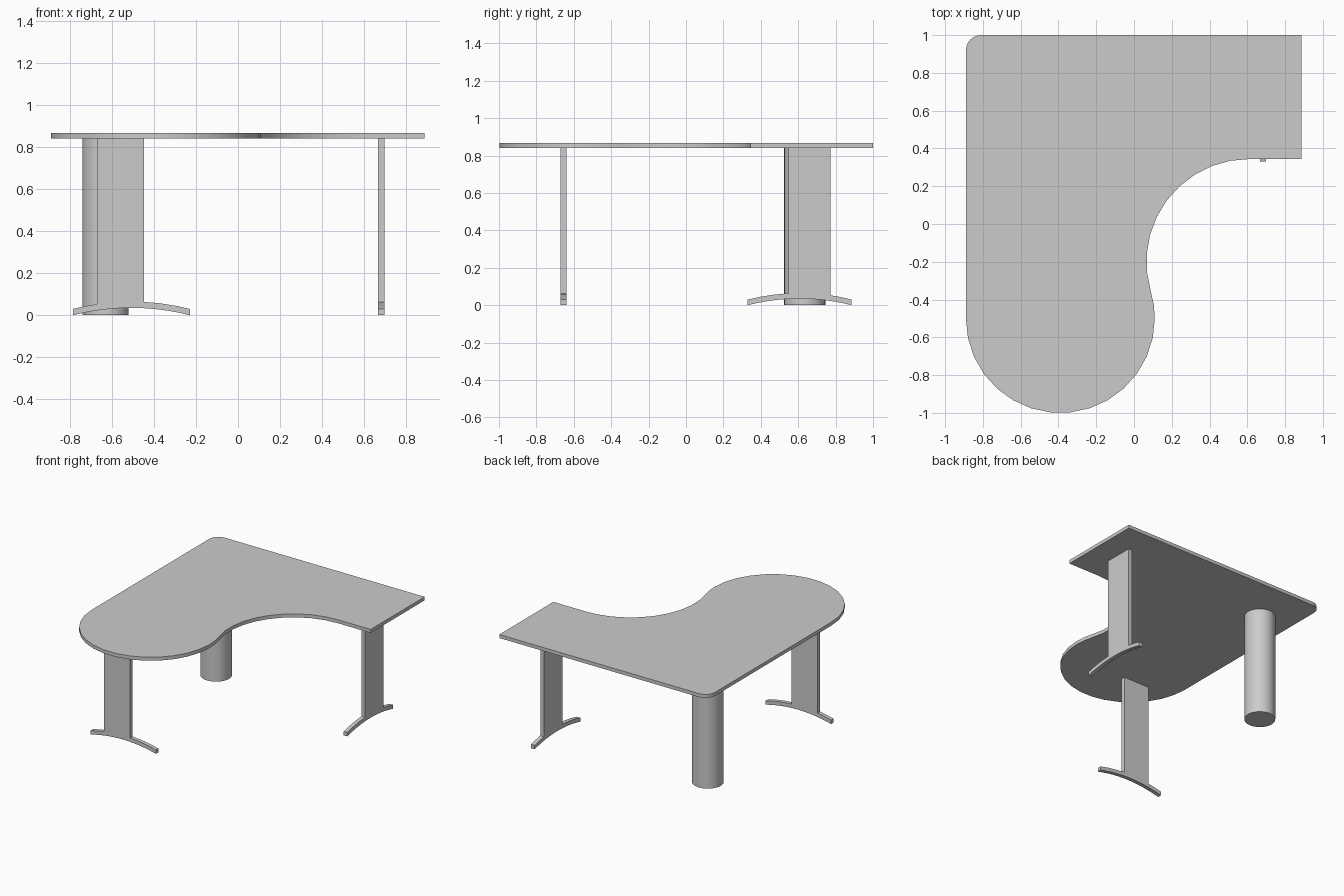
import bpy, bmesh
from math import cos, sin, radians, atan2, degrees
from mathutils import Vector

if "Cube" in bpy.data.objects:
    bpy.data.objects.remove(bpy.data.objects["Cube"])


def arc(cx, cy, r, a0, a1, n):
    return [(cx + r * cos(radians(a0 + (a1 - a0) * i / n)),
             cy + r * sin(radians(a0 + (a1 - a0) * i / n))) for i in range(n + 1)]


def slab(name, points, depth):
    """Closed solid from an outline of 3D points swept along depth."""
    bm = bmesh.new()
    face = bm.faces.new([bm.verts.new(p) for p in points])
    new = bmesh.ops.extrude_face_region(bm, geom=[face])["geom"]
    bmesh.ops.translate(bm, vec=Vector(depth),
                        verts=[v for v in new if isinstance(v, bmesh.types.BMVert)])
    bmesh.ops.recalc_face_normals(bm, faces=bm.faces[:])
    mesh = bpy.data.meshes.new(name)
    bm.to_mesh(mesh)
    bm.free()
    ob = bpy.data.objects.new(name, mesh)
    bpy.context.collection.objects.link(ob)
    mesh.shade_smooth()
    mesh.set_sharp_from_angle(angle=radians(30))
    return ob


UNDER, TOP = 0.84, 0.867

# Desktop: round meeting end, tangent concave front edge, rounded back corner
join = degrees(atan2(0.3, 1.0))
outline = arc(-0.39, -0.5, 0.5, 180, 360, 15)
outline += arc(-0.39, -0.5, 0.5, 360, 360 + join, 2)[1:]
outline += arc(0.61, -0.2, 0.544, 180 + join, 90, 10)[1:]
outline += [(0.887, 0.344), (0.887, 1.0)]
outline += arc(-0.81, 0.92, 0.08, 90, 180, 6)
slab("desktop", [(x, y, UNDER) for x, y in outline], (0, 0, TOP - UNDER))

# Corner column
slab("corner_column", [(x, y, 0) for x, y in arc(-0.63, 0.635, 0.11, 0, 360, 32)[:-1]],
     (0, 0, UNDER))


# Panel legs with arched feet: one profile, u runs along the foot
def leg_profile():
    half, p0, p1 = 0.278, -0.164, 0.06
    arch = lambda u: 0.035 * (1 - (u / half) ** 2)
    low = [(half * (i / 6 - 1), arch(half * (i / 6 - 1))) for i in range(13)]
    right = [(u, arch(u) + 0.03) for u in (half, 0.21, 0.135, p1)]
    left = [(u, arch(u) + 0.03) for u in (p0, -0.22, -half)]
    return low + right + [(p1, UNDER), (p0, UNDER)] + left


slab("front_leg", [(-0.507 + u, -0.67, z) for u, z in leg_profile()], (0, 0.03, 0))
slab("side_leg", [(0.667, 0.608 - u, z) for u, z in leg_profile()], (0.031, 0, 0))
